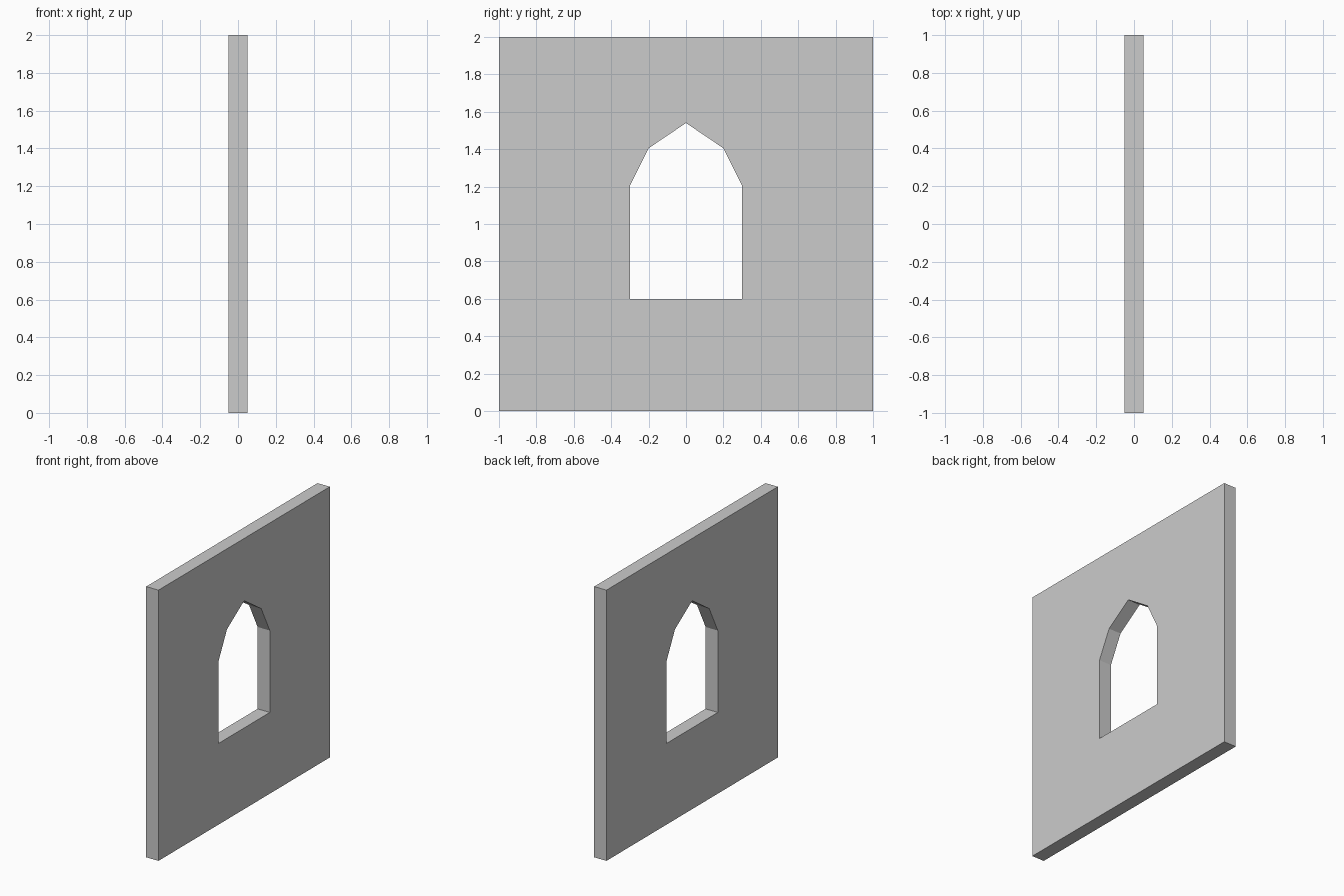
import bpy
import bmesh

if "Cube" in bpy.data.objects:
    bpy.data.objects.remove(bpy.data.objects["Cube"])

THICKNESS = 0.1


def mirrored(half):
    """Close a right-hand half profile (y, z) by mirroring it across y = 0."""
    return half + [(-y, z) for y, z in reversed(half) if y > 0]


def add_loop(bm, points, x):
    verts = [bm.verts.new((x, y, z)) for y, z in points]
    return [bm.edges.new((v, verts[i - 1])) for i, v in enumerate(verts)]


# Wall outline and pointed window opening
wall_outline = mirrored([(1.0, 0.0), (1.0, 2.0)])
opening = [(0.3, 0.6), (0.3, 1.205), (0.2, 1.405), (0.0, 1.54),
           (-0.2, 1.405), (-0.3, 1.205), (-0.3, 0.6)]

# Fill between the loops, then extrude through the wall thickness
bm = bmesh.new()
edges = add_loop(bm, wall_outline, -THICKNESS / 2) + add_loop(bm, opening, -THICKNESS / 2)
bmesh.ops.triangle_fill(bm, edges=edges, use_beauty=True, normal=(-1, 0, 0))
result = bmesh.ops.extrude_face_region(bm, geom=bm.faces[:], use_keep_orig=True)
new_verts = [g for g in result["geom"] if isinstance(g, bmesh.types.BMVert)]
bmesh.ops.translate(bm, verts=new_verts, vec=(THICKNESS, 0, 0))
bmesh.ops.recalc_face_normals(bm, faces=bm.faces[:])

mesh = bpy.data.meshes.new("window_wall")
bm.to_mesh(mesh)
bm.free()
wall = bpy.data.objects.new("window_wall", mesh)
bpy.context.collection.objects.link(wall)
